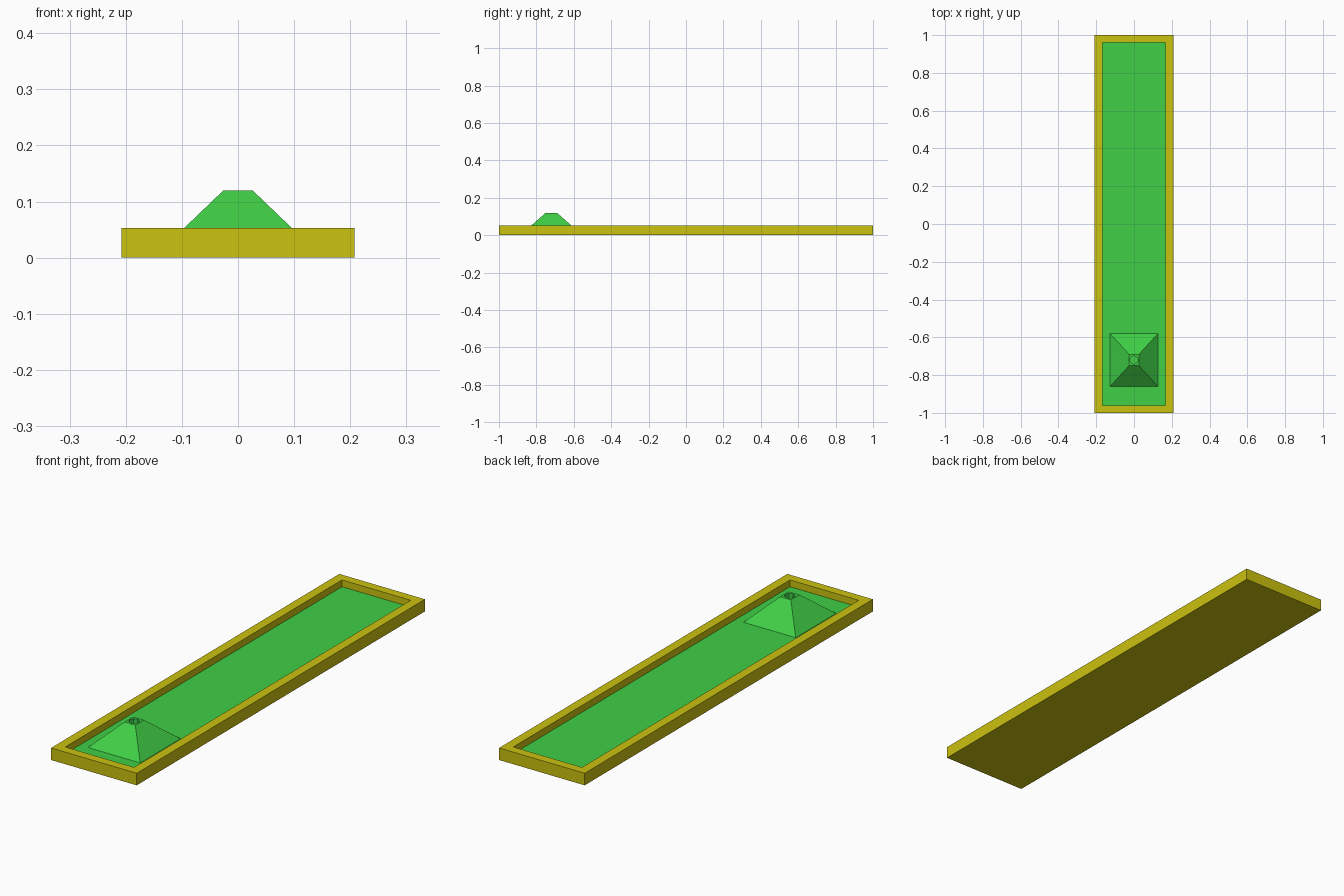
import bpy, bmesh, math

cube = bpy.data.objects.get("Cube")
if cube:
    bpy.data.objects.remove(cube, do_unlink=True)


def material(name, rgb):
    m = bpy.data.materials.new(name)
    m.use_nodes = True
    col = (*rgb, 1.0)
    m.diffuse_color = col
    m.node_tree.nodes["Principled BSDF"].inputs["Base Color"].default_value = col
    return m


yellow = material("border yellow", (0.60, 0.54, 0.005))
green = material("turf green", (0.05, 0.62, 0.06))


def square_ring(bm, hx, hy, cy, z):
    """Eight points round a rectangle: corners and edge middles."""
    pts = []
    for i in range(8):
        a = i * math.pi / 4
        pts.append(bm.verts.new((hx * round(math.cos(a)), cy + hy * round(math.sin(a)), z)))
    return pts


def round_ring(bm, r, cy, z):
    return [bm.verts.new((r * math.cos(i * math.pi / 4), cy + r * math.sin(i * math.pi / 4), z))
            for i in range(8)]


def loft(name, make_rings, mat, cap_start, cap_end):
    """Join successive rings with faces, closing the chosen ends."""
    bm = bmesh.new()
    rings = make_rings(bm)
    for a, b in zip(rings, rings[1:]):
        for i in range(8):
            j = (i + 1) % 8
            bm.faces.new((a[i], a[j], b[j], b[i]))
    if cap_start:
        bm.faces.new(rings[0][::-1])
    if cap_end:
        bm.faces.new(rings[-1])
    bmesh.ops.dissolve_limit(bm, angle_limit=0.01, verts=bm.verts, edges=bm.edges)
    mesh = bpy.data.meshes.new(name)
    bm.to_mesh(mesh)
    bm.free()
    mesh.materials.append(mat)
    ob = bpy.data.objects.new(name, mesh)
    bpy.context.collection.objects.link(ob)
    return ob


FLOOR, RIM, TOP = 0.023, 0.053, 0.12
HALF_X, IN_X, IN_Y = 0.208, 0.167, 0.96
HILL_Y = -0.72

# Border tray: base, outer wall, flat rim, inner wall
loft("border", lambda bm: [
    square_ring(bm, HALF_X, 1, 0, 0),
    square_ring(bm, HALF_X, 1, 0, RIM),
    square_ring(bm, IN_X, IN_Y, 0, RIM),
    square_ring(bm, IN_X, IN_Y, 0, FLOOR)], yellow, True, False)

# Turf: flat lane with the raised hill and the cup sunk in its top
loft("turf", lambda bm: [
    square_ring(bm, IN_X, IN_Y, 0, FLOOR),
    square_ring(bm, 0.127, 0.14, HILL_Y, FLOOR),
    square_ring(bm, 0.026, 0.03, HILL_Y, TOP),
    round_ring(bm, 0.022, HILL_Y, TOP),
    round_ring(bm, 0.022, HILL_Y, TOP - 0.04)], green, False, True)
